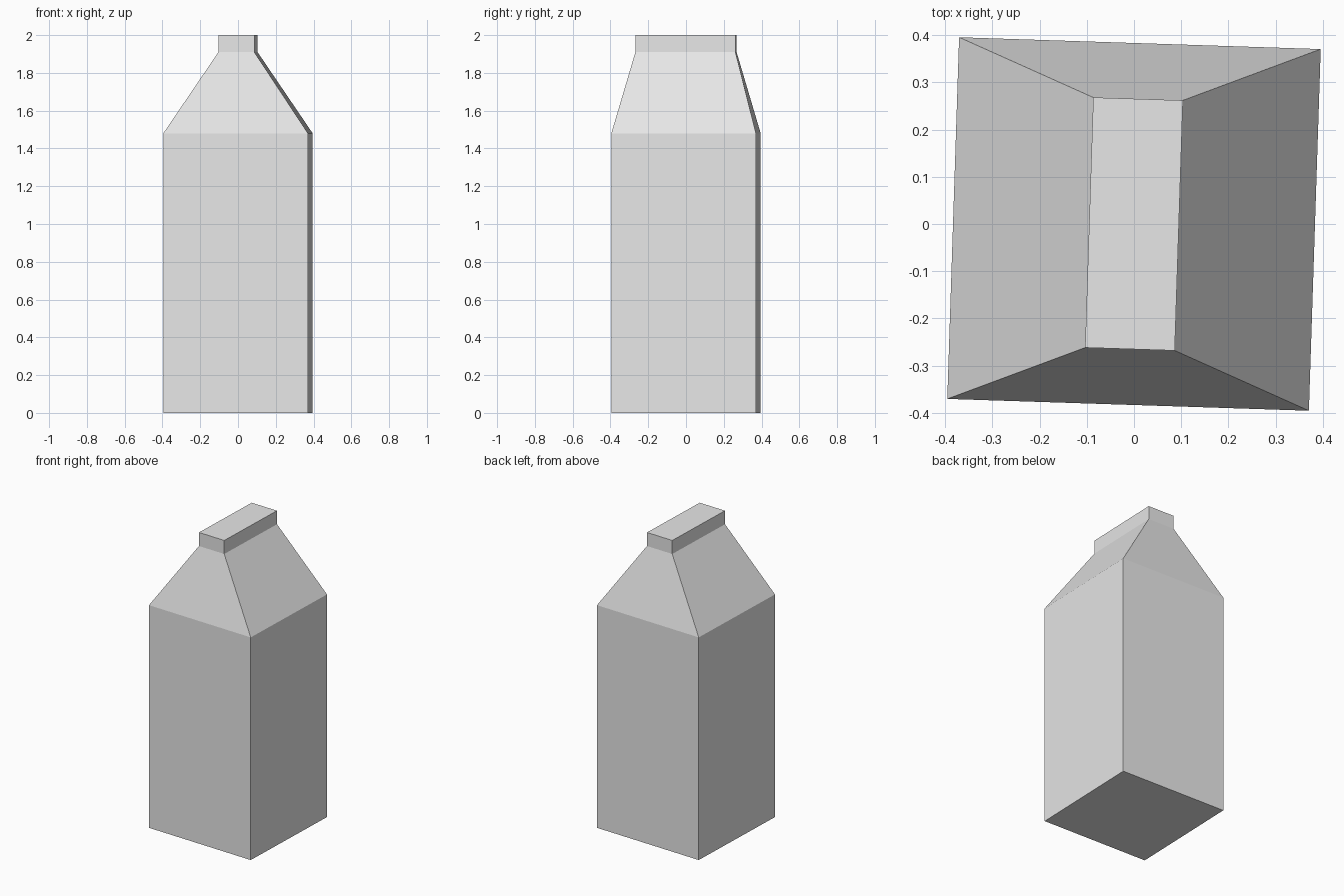
import bpy, bmesh, math

if "Cube" in bpy.data.objects:
    bpy.data.objects.remove(bpy.data.objects["Cube"], do_unlink=True)

# Plain grey card
card = bpy.data.materials.new("light_grey_card")
card.use_nodes = True
grey = (0.8, 0.8, 0.8, 1)
card.diffuse_color = grey
card.node_tree.nodes["Principled BSDF"].inputs["Base Color"].default_value = grey

# Cross-sections from base to top: half width, half depth, height
SECTIONS = [
    (0.383, 0.383, 0.0),    # base
    (0.383, 0.383, 1.48),   # shoulder
    (0.095, 0.265, 1.91),   # neck
    (0.095, 0.265, 2.0),    # closed top
]

bm = bmesh.new()
rings = [[bm.verts.new((sx * w, sy * d, z))
          for sx, sy in ((-1, -1), (1, -1), (1, 1), (-1, 1))]
         for w, d, z in SECTIONS]

# Side walls between neighbouring sections
for low, high in zip(rings, rings[1:]):
    for i in range(4):
        j = (i + 1) % 4
        bm.faces.new((low[i], low[j], high[j], high[i]))

# Closed base and top
bm.faces.new(rings[0][::-1])
bm.faces.new(rings[-1])
bmesh.ops.recalc_face_normals(bm, faces=bm.faces)

mesh = bpy.data.meshes.new("carton")
bm.to_mesh(mesh)
bm.free()
mesh.materials.append(card)
carton = bpy.data.objects.new("carton", mesh)
bpy.context.collection.objects.link(carton)

# The carton stands slightly turned
carton.rotation_euler.z = math.radians(-1.87)
